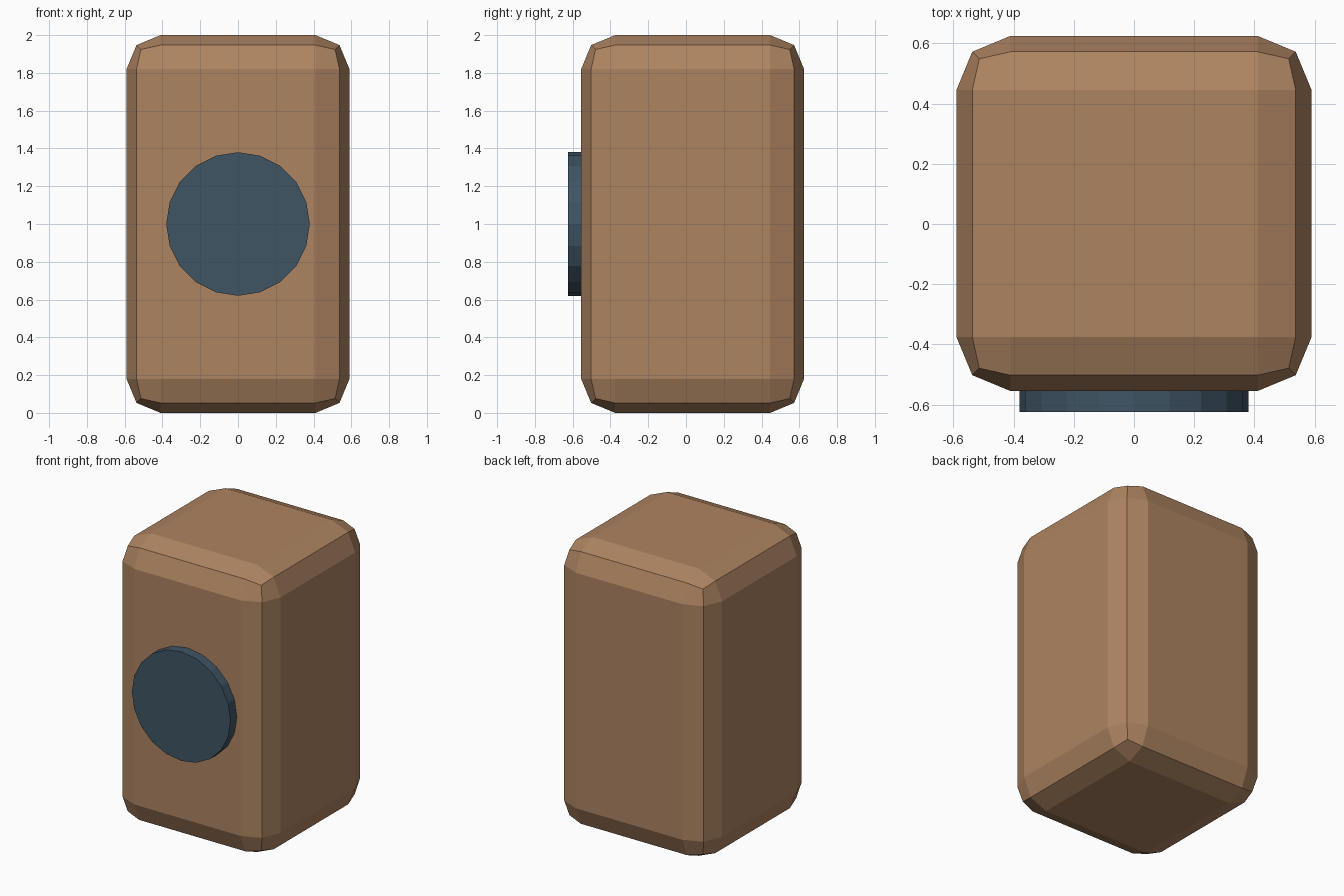
import bpy
from math import radians

if "Cube" in bpy.data.objects:
    bpy.data.objects.remove(bpy.data.objects["Cube"])


def material(name, color):
    mat = bpy.data.materials.new(name)
    mat.diffuse_color = (*color, 1)
    mat.use_nodes = True
    mat.node_tree.nodes["Principled BSDF"].inputs["Base Color"].default_value = mat.diffuse_color
    return mat


wood = material("brown", (0.42, 0.23, 0.12))
cone = material("slate_blue", (0.05, 0.09, 0.13))

# Cabinet: upright box with two-step bevelled edges
bpy.ops.mesh.primitive_cube_add(size=1, location=(0, 0.035, 1))
cabinet = bpy.context.object
cabinet.name = "cabinet"
cabinet.scale = (1.18, 1.18, 2)
bpy.ops.object.transform_apply(location=False, rotation=False, scale=True)
bevel = cabinet.modifiers.new("rounded_edges", 'BEVEL')
bevel.width = 0.18
bevel.segments = 2
cabinet.data.materials.append(wood)

# Round disc on the front face, set slightly into the cabinet
bpy.ops.mesh.primitive_cylinder_add(vertices=20, radius=0.38, depth=0.08,
                                    location=(0, -0.585, 1),
                                    rotation=(radians(90), 0, 0))
disc = bpy.context.object
disc.name = "front_disc"
disc.data.materials.append(cone)
